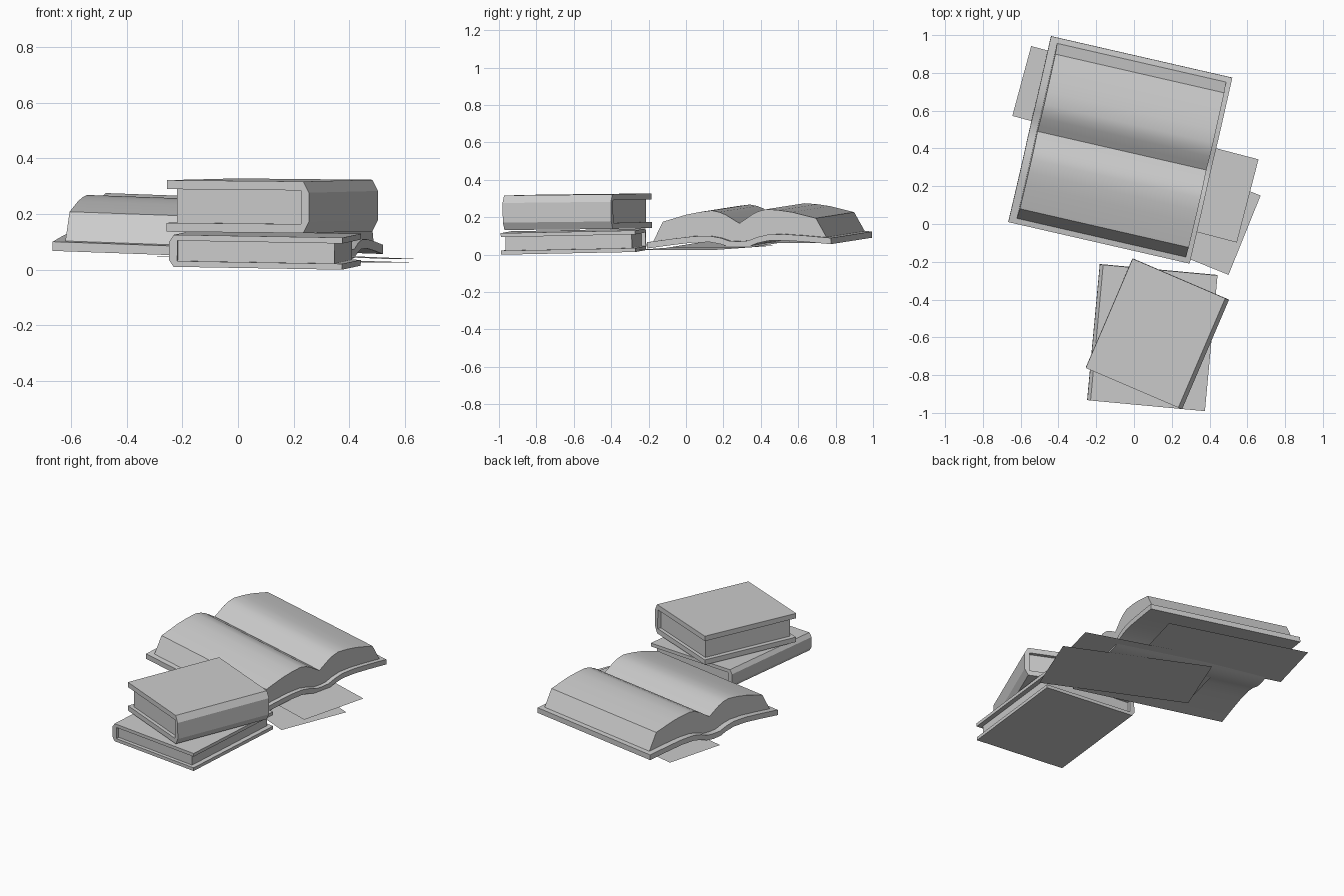
import bpy, bmesh, math

if "Cube" in bpy.data.objects:
    bpy.data.objects.remove(bpy.data.objects["Cube"])


def finish(bm, name, loc, rot):
    bmesh.ops.recalc_face_normals(bm, faces=bm.faces)
    mesh = bpy.data.meshes.new(name)
    bm.to_mesh(mesh)
    bm.free()
    ob = bpy.data.objects.new(name, mesh)
    ob.location, ob.rotation_euler = loc, rot
    bpy.context.collection.objects.link(ob)
    return ob


def extrude(name, profile, lo, hi, axis, loc, rot):
    """Prism: 2D profile (side, height) swept along local x or y."""
    bm = bmesh.new()
    place = (lambda a, b, t: (t, a, b)) if axis == 'x' else (lambda a, b, t: (a, t, b))
    rings = [[bm.verts.new(place(a, b, t)) for a, b in profile] for t in (lo, hi)]
    n = len(profile)
    for i in range(n):
        j = (i + 1) % n
        bm.faces.new((rings[0][i], rings[0][j], rings[1][j], rings[1][i]))
    for r in rings:
        bm.faces.new(r)
    return finish(bm, name, loc, rot)


def smooth(ob):
    bpy.ops.object.select_all(action='DESELECT')
    ob.select_set(True)
    bpy.context.view_layer.objects.active = ob
    bpy.ops.object.shade_smooth_by_angle(angle=math.radians(30))


def mirrored(half):
    """Half profile starting on the centre line -> full symmetric line."""
    return [(-a, b) for a, b in reversed(half[1:])] + half


def closed_book(name, w, d, t, cover, chamfer, loc, rot, spine):
    """Case with a chamfered spine (side = -1 left, +1 right) around a page block."""
    cx, cz = chamfer
    h, s = w / 2, 0.03
    case = [(-h, 0), (h - cx, 0), (h, cz), (h, t - cz), (h - cx, t), (-h, t),
            (-h, t - cover), (h - s, t - cover), (h - s, cover), (-h, cover)]
    case = [(spine * a, b) for a, b in case]
    extrude(name + "_cover", case, -d / 2, d / 2, 'y', loc, rot)
    e = 0.002
    block = [(-h + 0.03, cover - e), (h - s + e, cover - e),
             (h - s + e, t - cover + e), (-h + 0.03, t - cover + e)]
    block = [(spine * a, b) for a, b in block]
    extrude(name + "_pages", block, -d / 2 + 0.022, d / 2 - 0.022, 'y', loc, rot)


# stack of two closed books
closed_book("lower_book", 0.625, 0.722, 0.115, 0.021, (0.017, 0.025),
            (0.096, -0.60, 0.0125), (0.02, 0.017, math.radians(-5.3)), -1)
closed_book("upper_book", 0.555, 0.63, 0.185, 0.032, (0.022, 0.04),
            (0.123, -0.58, 0.137), (0.010, 0.009, math.radians(-23.2)), 1)

# open book: wavy cover and arched page block
loc, rot = (-0.075, 0.395, 0.0), (0.023, 0.035, math.radians(-12.9))
T = 0.033
under = mirrored([(0, 0.055), (0.05, 0.058), (0.10, 0.076), (0.16, 0.088),
                  (0.25, 0.088), (0.36, 0.078), (0.505, 0.062)])
cover = under + [(a, b + T) for a, b in reversed(under)]
smooth(extrude("open_book_cover", cover, -0.4925, 0.4925, 'x', loc, rot))

top = mirrored([(0, 0.184), (0.03, 0.203), (0.075, 0.232), (0.11, 0.247), (0.15, 0.256),
                (0.22, 0.249), (0.29, 0.237), (0.42, 0.202), (0.476, 0.097)])
base = [(a, b + T - 0.002) for a, b in under[1:-1]]
smooth(extrude("open_book_pages", top + base[::-1], -0.453, 0.465, 'x', loc, rot))


# loose sheets tucked under the open book
def sheet(name, length, width, centre, angle, z_left, z_right):
    bm = bmesh.new()
    bmesh.ops.create_grid(bm, x_segments=1, y_segments=1, size=0.5)
    bmesh.ops.scale(bm, vec=(length, width, 1), verts=bm.verts)
    pitch = math.asin((z_left - z_right) / length)
    finish(bm, name, (*centre, (z_left + z_right) / 2), (0, pitch, math.radians(angle)))


sheet("loose_sheet_low", 0.92, 0.453, (0.159, 0.113), -22, 0.050, 0.025)
sheet("loose_sheet_mid", 0.92, 0.455, (0.157, 0.238), -14.6, 0.075, 0.038)
sheet("loose_sheet_back", 0.90, 0.383, (-0.16, 0.64), -15.1, 0.082, 0.062)
